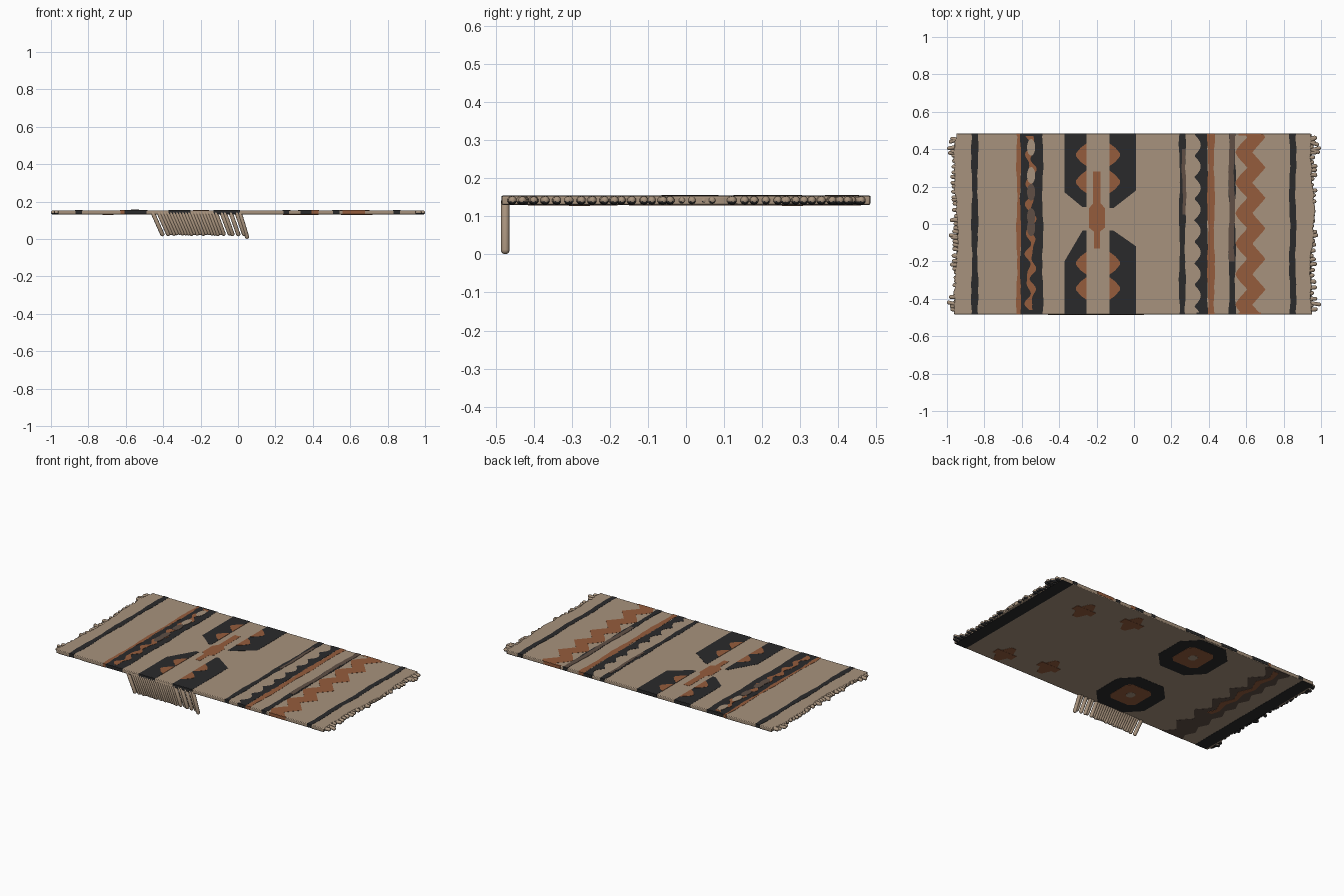
import bpy, bmesh, math, random
from mathutils import Vector

if "Cube" in bpy.data.objects:
    bpy.data.objects.remove(bpy.data.objects["Cube"])

random.seed(4)
TOP, BOTTOM, HALF_Y = 0.1535, 0.1305, 0.484


def material(name, rgb):
    m = bpy.data.materials.new(name)
    m.diffuse_color = (*rgb, 1)
    m.use_nodes = True
    m.node_tree.nodes["Principled BSDF"].inputs["Base Color"].default_value = m.diffuse_color
    return m


BEIGE = material("beige_wool", (0.39, 0.29, 0.205))
BLACK = material("black_wool", (0.023, 0.023, 0.024))
RUST = material("rust_wool", (0.30, 0.108, 0.046))
BROWN = material("grey_brown_wool", (0.115, 0.078, 0.06))


def finish(bm, name, mats):
    bmesh.ops.recalc_face_normals(bm, faces=bm.faces)
    me = bpy.data.meshes.new(name)
    bm.to_mesh(me)
    bm.free()
    ob = bpy.data.objects.new(name, me)
    bpy.context.collection.objects.link(ob)
    for m in mats:
        me.materials.append(m)
    return ob


def prism(name, pts, z0, z1, mat):
    bm = bmesh.new()
    f = bm.faces.new([bm.verts.new((x, y, z0)) for x, y in pts])
    ext = bmesh.ops.extrude_face_region(bm, geom=[f])
    for v in ext["geom"]:
        if isinstance(v, bmesh.types.BMVert):
            v.co.z = z1
    return finish(bm, name, [mat])


def plate(name, pts, mat, level=1, under=False):
    """Thin woven motif on the upper or lower face."""
    t = 0.001 * level
    if under:
        return prism(name, pts, BOTTOM - t, BOTTOM + 0.001, mat)
    return prism(name, pts, TOP - 0.001, TOP + t, mat)


def rect(x0, x1, y0, y1):
    return [(x0, y0), (x1, y0), (x1, y1), (x0, y1)]


def stripe_pts(left, right, y0=-0.482, y1=0.482, n=96):
    ys = [y0 + (y1 - y0) * i / n for i in range(n + 1)]
    return [(left(y), y) for y in ys] + [(right(y), y) for y in reversed(ys)]


def jitter(x, amp=0.003):
    p = random.uniform(0, 6)
    return lambda y: x + amp * math.sin(17 * y + p) + amp * 0.4 * math.sin(61 * y + p)


def zig(y, period=0.163, phase=0.465):
    u = ((y - phase) / period) % 1
    return abs(2 * u - 1)


def wrap(name, x0, x1, mat, sides=(-1, 1)):
    """Carries a stripe over the long edge."""
    for s in sides:
        a, b = sorted((s * (HALF_Y - 0.012), s * (HALF_Y + 0.001)))
        prism(name + "_edge", rect(x0, x1, a, b), 0.134, TOP + 0.0005, mat)


# Rug body with ragged short ends
ys = [-HALF_Y + 2 * HALF_Y * i / 40 for i in range(41)]
edge = lambda s: [(s * (0.953 + 0.010 * math.sin(9 * y + s) + random.uniform(-0.005, 0.006)), y) for y in ys]
outline = edge(1) + edge(-1)[::-1]
body = prism("rug_body", outline, BOTTOM, TOP, BEIGE)
bev = body.modifiers.new("soft_edge", "BEVEL")
bev.width, bev.segments, bev.limit_method, bev.angle_limit = 0.004, 2, "ANGLE", 1.0
bpy.context.view_layer.objects.active = body
body.select_set(True)
bpy.ops.object.shade_smooth_by_angle()


# Rounded yarn strands
def strands(name, segs, two_tone=False):
    bm = bmesh.new()
    for p0, p1, r in segs:
        p0, p1 = Vector(p0), Vector(p1)
        rot = (p1 - p0).to_track_quat("Z", "Y")
        vs = bmesh.ops.create_uvsphere(bm, u_segments=10, v_segments=7, radius=r)["verts"]
        for v in vs:
            v.co = rot @ v.co + (p1 if v.co.z > 0 else p0)
    bm.normal_update()
    for f in bm.faces:
        f.smooth = True
        if two_tone and f.normal.z < -0.35:
            f.material_index = 1
    return finish(bm, name, [BEIGE, BLACK] if two_tone else [BEIGE])


def end_fringe(name, s, tufts):
    segs = []
    for y, reach in tufts:
        segs.append(((s * 0.93, y + random.uniform(-0.02, 0.02), 0.142),
                     (s * (reach - 0.011), y, 0.142), 0.011))
    y = -0.46
    while y < 0.465:      # short packed tufts
        segs.append(((s * 0.935, y, 0.142),
                     (s * (0.954 + random.uniform(-0.005, 0.018)), y + 0.004, 0.142), 0.0115))
        y += random.uniform(0.018, 0.034)
    strands(name, segs, True)


end_fringe("left_fringe", -1, [(0.44, 0.99), (0.405, 1.0), (0.38, 0.995), (0.20, 0.975), (0.13, 0.975),
                               (0.02, 0.985), (-0.06, 0.99), (-0.17, 0.975), (-0.39, 0.99), (-0.42, 1.0), (-0.44, 0.985)])
end_fringe("right_fringe", 1, [(0.46, 0.98), (0.425, 0.99), (0.405, 1.0), (0.385, 0.995), (0.26, 0.98),
                               (0.12, 0.975), (-0.06, 0.985), (-0.31, 0.975), (-0.40, 0.98), (-0.43, 1.0)])

# Hanging front fringe, slanted strands with a few gaps
segs = []
for i in range(30):
    if i in (1, 22, 25, 27):
        continue
    u = i / 29
    low = 0.012 if i == 29 else 0.029 + random.uniform(-0.004, 0.004)
    segs.append(((-0.455 + 0.465 * u, -0.475, 0.138), (-0.405 + 0.453 * u, -0.475, low), 0.0115))
strands("hanging_fringe", segs)

# Plain top stripes
for name, x0, x1, mat in [
        ("left_end_stripe", -0.868, -0.835, BLACK), ("left_rust_line", -0.627, -0.607, RUST),
        ("left_dark_band", -0.609, -0.488, BLACK), ("right_thin_line", 0.243, 0.274, BLACK),
        ("right_rust_line", 0.394, 0.43, RUST), ("right_brown_line", 0.508, 0.542, BLACK),
        ("right_end_stripe", 0.832, 0.865, BLACK)]:
    plate(name, stripe_pts(jitter(x0), jitter(x1)), mat)
    wrap(name, x0, x1, mat)
plate("right_brown_fade", stripe_pts(jitter(0.508), jitter(0.537), -0.20, 0.482, 60), BROWN, 2)
plate("right_thin_fade", stripe_pts(jitter(0.258), jitter(0.276), 0.05, 0.40, 40), BROWN, 2)

# Wavy motif inside left dark band
wave = lambda y: -0.553 + 0.012 * math.sin(48 * y)
thick = lambda y: 0.014 + 0.007 * math.sin(70 * y)
plate("left_rust_wave", stripe_pts(lambda y: wave(y) - thick(y), lambda y: wave(y) + thick(y), -0.46, 0.47), RUST, 2)
for y, mat in [(0.41, BEIGE), (0.26, BEIGE), (0.17, BROWN), (0.04, BROWN), (-0.02, BROWN)]:
    oval = [(-0.55 + 0.022 * math.cos(a * math.pi / 8), y + 0.045 * math.sin(a * math.pi / 8)) for a in range(16)]
    plate("left_band_oval", oval, mat, 3)

# Scalloped black band and rust chevrons on the right
plate("right_black_scallops",
      stripe_pts(lambda y: 0.322 + 0.035 * abs(math.sin(math.pi * (y - 0.02) / 0.115)), jitter(0.395)), BLACK)
wrap("right_black_scallops", 0.335, 0.395, BLACK)
plate("rust_chevrons", stripe_pts(lambda y: 0.542 + 0.065 * zig(y) ** 1.3, lambda y: 0.632 + 0.072 * zig(y)), RUST)
wrap("rust_chevrons", 0.56, 0.68, RUST)

# Central black blocks with pointed rust insets
for s, outer, inner, end, tip in [(1, -0.372, -0.255, 0.17, 0.09), (1, 0.012, -0.13, 0.18, 0.085),
                                  (-1, -0.372, -0.255, 0.20, 0.035), (-1, 0.012, -0.13, 0.12, 0.035)]:
    d = 0.05 if outer < inner else -0.05
    plate("centre_block", [(outer, s * 0.482), (outer, s * end), (inner - d * 0.4, s * tip),
                           (inner, s * tip), (inner, s * 0.482)], BLACK)
    a, b = sorted((outer, inner))
    wrap("centre_block", a, b, BLACK, (s,))
    for y in ((0.37, 0.225) if s > 0 else (-0.21, -0.345)):
        plate("rust_inset", [(inner, y - 0.06), (inner - d * 0.6, y - 0.038), (inner - d * 1.1, y - 0.008),
                             (inner - d * 1.1, y + 0.008), (inner - d * 0.6, y + 0.038), (inner, y + 0.06)], RUST, 2)

# Central rust cross
c = -0.198
half = [(0.017, -0.13), (0.017, -0.04), (0.042, -0.02), (0.042, 0.085), (0.02, 0.11), (0.02, 0.28)]
plate("centre_cross", [(c + w, y) for w, y in half] + [(c - w, y) for w, y in reversed(half)], RUST)

# Underside: end bands, stepped diamonds, toothed band, small rust marks
for s in (-1, 1):
    a, b = sorted((s * 0.865, s * 0.948))
    plate("under_end_band", rect(a, b, -0.482, 0.482), BLACK, 1, True)
plate("under_toothed_band", stripe_pts(lambda y: -0.75 - 0.03 * zig(y, 0.12),
                                       lambda y: -0.67 + 0.07 * zig(y, 0.16)), BROWN, 1, True)
plate("under_rust_wave", stripe_pts(lambda y: -0.725 + 0.02 * zig(y, 0.16),
                                    lambda y: -0.70 + 0.035 * zig(y, 0.16), -0.15, 0.46), RUST, 2, True)


def octagon(x, y, a, b, k):
    return [(x + p * a, y + q * b) for p, q in
            [(1, -k), (1, k), (k, 1), (-k, 1), (-1, k), (-1, -k), (-k, -1), (k, -1)]]


for y in (0.28, -0.28):
    plate("under_diamond", octagon(-0.21, y, 0.18, 0.19, 0.5), BLACK, 1, True)
    plate("under_diamond_rust", octagon(-0.21, y, 0.095, 0.10, 0.7), RUST, 2, True)
    plate("under_diamond_dot", octagon(-0.21, y, 0.025, 0.028, 0.5), BEIGE, 3, True)
for x, y in [(0.31, 0.35), (0.62, 0.29), (0.36, -0.34), (0.65, -0.39)]:
    plate("under_rust_mark", octagon(x, y, 0.04, 0.085, 0.4), RUST, 1, True)
    plate("under_rust_bar", rect(x - 0.07, x + 0.07, y - 0.025, y + 0.025), RUST, 2, True)
